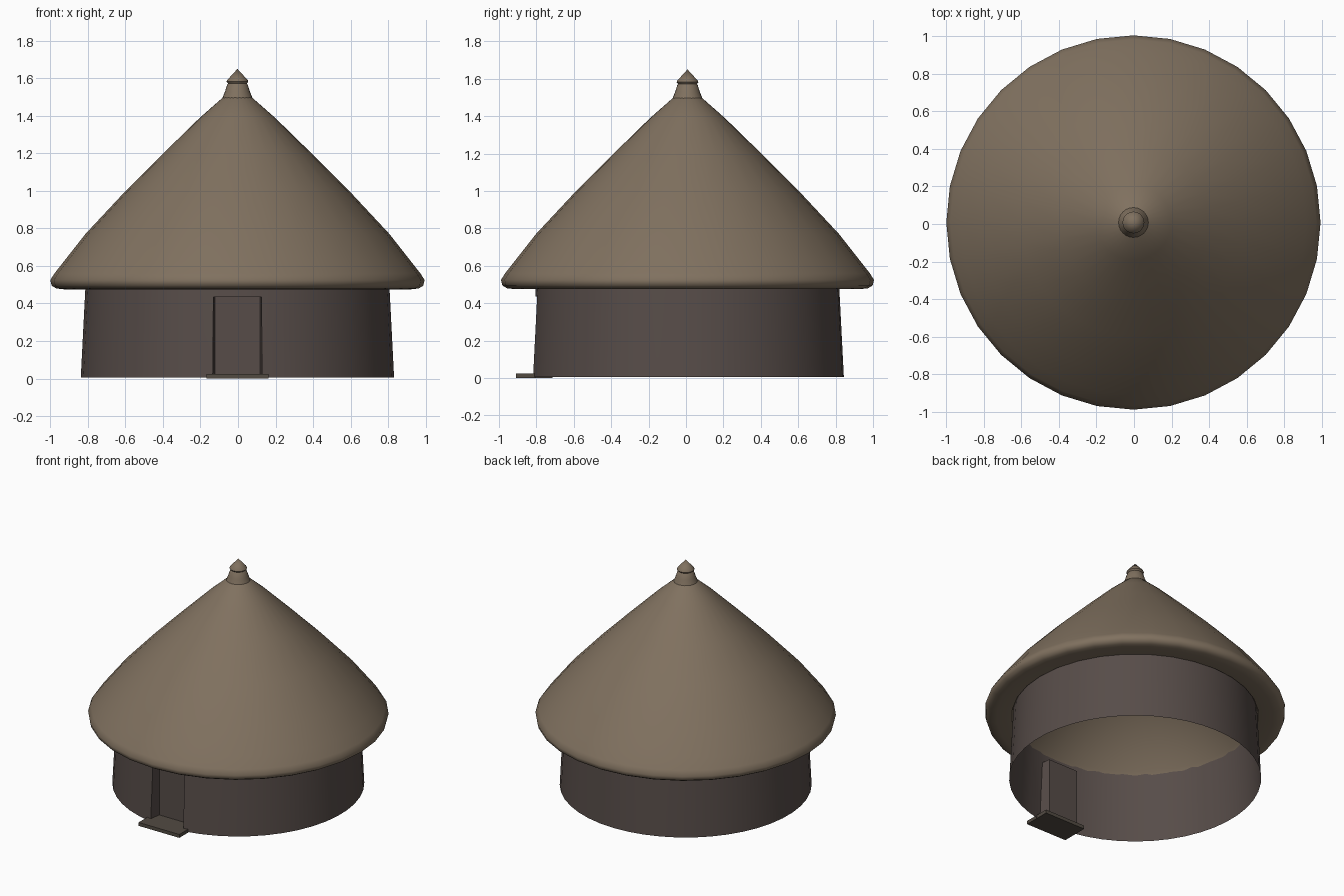
import bpy, bmesh
from math import sin, cos, pi, asin, radians

old = bpy.data.objects.get("Cube")
if old:
    bpy.data.objects.remove(old)

CX, CY = -0.003, 0.008      # shared axis of the round parts


def material(name, rgb):
    m = bpy.data.materials.new(name)
    m.use_nodes = True
    m.diffuse_color = (*rgb, 1)
    bsdf = m.node_tree.nodes["Principled BSDF"]
    bsdf.inputs["Base Color"].default_value = (*rgb, 1)
    bsdf.inputs["Roughness"].default_value = 0.9
    return m


thatch = material("thatch brown", (0.216, 0.165, 0.115))
mud = material("dark mud", (0.095, 0.073, 0.066))
stone = material("step stone", (0.085, 0.070, 0.055))


def finish(bm, name, mat, smooth=None):
    bmesh.ops.remove_doubles(bm, verts=bm.verts, dist=1e-5)
    mesh = bpy.data.meshes.new(name)
    bm.to_mesh(mesh)
    bm.free()
    ob = bpy.data.objects.new(name, mesh)
    bpy.context.collection.objects.link(ob)
    mesh.materials.append(mat)
    if smooth:
        bpy.ops.object.select_all(action='DESELECT')
        ob.select_set(True)
        bpy.context.view_layer.objects.active = ob
        bpy.ops.object.shade_smooth_by_angle(angle=radians(smooth))
    return ob


def lathe(name, profile, mat, sides, smooth):
    """Spin (radius, height) points, listed bottom to top, round the axis."""
    bm = bmesh.new()
    verts = [bm.verts.new((CX + r, CY, z)) for r, z in profile]
    edges = [bm.edges.new(p) for p in zip(verts, verts[1:])]
    bmesh.ops.spin(bm, geom=verts + edges, cent=(CX, CY, 0), axis=(0, 0, 1),
                   angle=2 * pi, steps=sides, use_duplicate=False)
    bmesh.ops.remove_doubles(bm, verts=bm.verts, dist=1e-5)
    bmesh.ops.recalc_face_normals(bm, faces=bm.faces)
    return finish(bm, name, mat, smooth)


# Thatched roof: inner cone, flat underside, rounded eave, bulging slope
lathe("thatched_roof", [
    (0, 1.42), (0.80, 0.52), (0.82, 0.485), (0.92, 0.475), (0.965, 0.48),
    (0.99, 0.495), (0.997, 0.525), (0.975, 0.56), (0.92, 0.63), (0.81, 0.77),
    (0.60, 0.995), (0.40, 1.195), (0.20, 1.39), (0.075, 1.50), (0, 1.53)],
    thatch, 32, 50)

# Roof finial: flared collar, ring and pointed cap
lathe("roof_finial", [
    (0, 1.495), (0.08, 1.495), (0.066, 1.53), (0.054, 1.568), (0.05, 1.572),
    (0.058, 1.582), (0.055, 1.59), (0, 1.65)], thatch, 24, 35)

# Round wall, left open at the front for the doorway
HALF, Z0, Z_DOOR, Z_TOP = 0.13, 0.005, 0.435, 0.525
rows = [(Z0, 0.836), (Z_DOOR, 0.814), (Z_TOP, 0.809)]
gap = asin(HALF / 0.825)
SEGS = 44
angles = [-pi / 2 + gap + i * (2 * pi - 2 * gap) / SEGS for i in range(SEGS + 1)]
angles.append(1.5 * pi)
bm = bmesh.new()
grid = [[bm.verts.new((CX + r * cos(a), CY + r * sin(a), z)) for a in angles]
        for z, r in rows]
n = len(angles)
for i in range(n):
    j = (i + 1) % n
    for k in range(2):
        if k == 1 or i < SEGS:
            bm.faces.new((grid[k][i], grid[k][j], grid[k + 1][j], grid[k + 1][i]))
finish(bm, "round_wall", mud, 30)

# Door recess: splayed jambs, lintel soffit and a flat door panel
bm = bmesh.new()
front, back = [], []
for side in (-1, 1):
    for z, r in rows[:2]:
        a = -pi / 2 + side * gap
        front.append(bm.verts.new((CX + r * cos(a), CY + r * sin(a), z)))
        back.append(bm.verts.new((CX + side * 0.12, -0.735, z)))
for a, b in ((0, 1), (1, 3), (3, 2)):
    bm.faces.new((front[a], front[b], back[b], back[a]))
bm.faces.new((back[0], back[2], back[3], back[1]))
mid = bm.verts.new((CX, CY - rows[1][1], Z_DOOR))
bm.faces.new((front[1], front[3], mid))
bmesh.ops.recalc_face_normals(bm, faces=bm.faces)
for f in bm.faces:                      # visible side faces the doorway
    if f.normal.y > 0.9:
        bmesh.ops.reverse_faces(bm, faces=bm.faces)
        break
finish(bm, "door_recess", mud)

# Doorstep slab
bm = bmesh.new()
bmesh.ops.create_cube(bm, size=1)
bmesh.ops.scale(bm, vec=(0.33, 0.195, 0.025), verts=bm.verts)
bmesh.ops.translate(bm, vec=(CX, -0.8125, 0.0125), verts=bm.verts)
finish(bm, "doorstep", stone)
